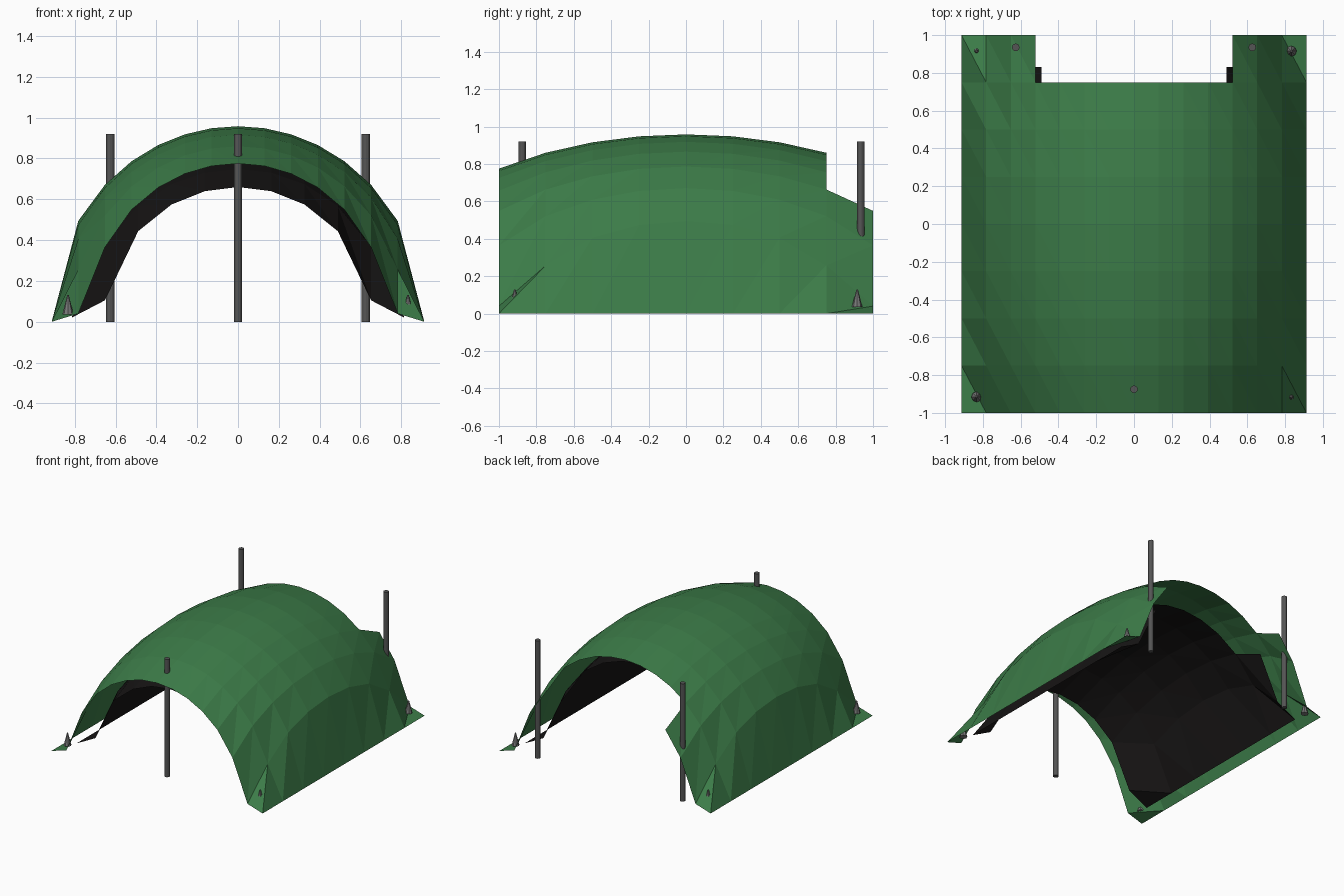
import bpy, bmesh, math

if "Cube" in bpy.data.objects:
    bpy.data.objects.remove(bpy.data.objects["Cube"])


def material(name, rgb):
    m = bpy.data.materials.new(name)
    m.diffuse_color = (*rgb, 1)
    m.use_nodes = True
    m.node_tree.nodes["Principled BSDF"].inputs["Base Color"].default_value = m.diffuse_color
    return m


def finish(name, bm, mat):
    me = bpy.data.meshes.new(name)
    bm.to_mesh(me)
    bm.free()
    me.materials.append(mat)
    ob = bpy.data.objects.new(name, me)
    bpy.context.collection.objects.link(ob)
    return ob


def canopy(name, mat, hx, hy, nx, ny, height, notch, top2, kx, ky, base, low):
    """Triangulated grid draped over an ellipsoid, doorway cut from the back row."""
    bm = bmesh.new()
    grid = []
    for j in range(ny + 1):
        row = []
        for i in range(nx + 1):
            x, y = -hx + 2 * hx * i / nx, -hy + 2 * hy * j / ny
            z = math.sqrt(max(low * low, top2 - kx * x * x - ky * y * y))
            if i in (0, nx):
                z = base
            row.append(bm.verts.new((x, y, z)))
        grid.append(row)
    for j in range(ny):
        for i in range(nx):
            if j == ny - 1 and notch <= i < nx - notch:
                continue
            a, b = grid[j][i], grid[j][i + 1]
            c, d = grid[j + 1][i + 1], grid[j + 1][i]
            bm.faces.new((a, b, d))
            bm.faces.new((b, c, d))
    bmesh.ops.delete(bm, geom=[v for v in bm.verts if not v.link_faces], context='VERTS')
    return finish(name, bm, mat)


def cone(name, mat, x, y, z0, z1, r0, r1, sides):
    bm = bmesh.new()
    bmesh.ops.create_cone(bm, cap_ends=True, segments=sides, radius1=r0, radius2=r1, depth=z1 - z0)
    bmesh.ops.translate(bm, verts=bm.verts, vec=(x, y, (z0 + z1) / 2))
    return finish(name, bm, mat)


green = material("green_canvas", (0.045, 0.2, 0.065))
black = material("black_lining", (0.008, 0.007, 0.007))
dark = material("dark_metal", (0.09, 0.09, 0.09))
grey = material("grey_metal", (0.19, 0.19, 0.19))

# Outer canvas and inner lining
canopy("outer_canvas", green, 0.913, 1.0, 14, 8, 0.96, 3, 0.918, 1.1, 0.317, 0.0, 0.04)
canopy("inner_lining", black, 0.815, 0.83, 10, 6, 0.81, 2, 0.66, 1.0, 0.325, 0.02, 0.1)

# Support poles
for n, (x, y) in {"front": (0, -0.875), "back_left": (-0.626, 0.935), "back_right": (0.626, 0.935)}.items():
    cone("pole_" + n, dark, x, y, 0, 0.92, 0.02, 0.02, 12)

# Ground pegs at the corners
for sx, nx in ((-1, "left"), (1, "right")):
    for sy, ny in ((-1, "front"), (1, "back")):
        cone(f"peg_{ny}_{nx}", grey, sx * 0.833, sy * 0.915, 0.035, 0.13, 0.028, 0.004, 8)
